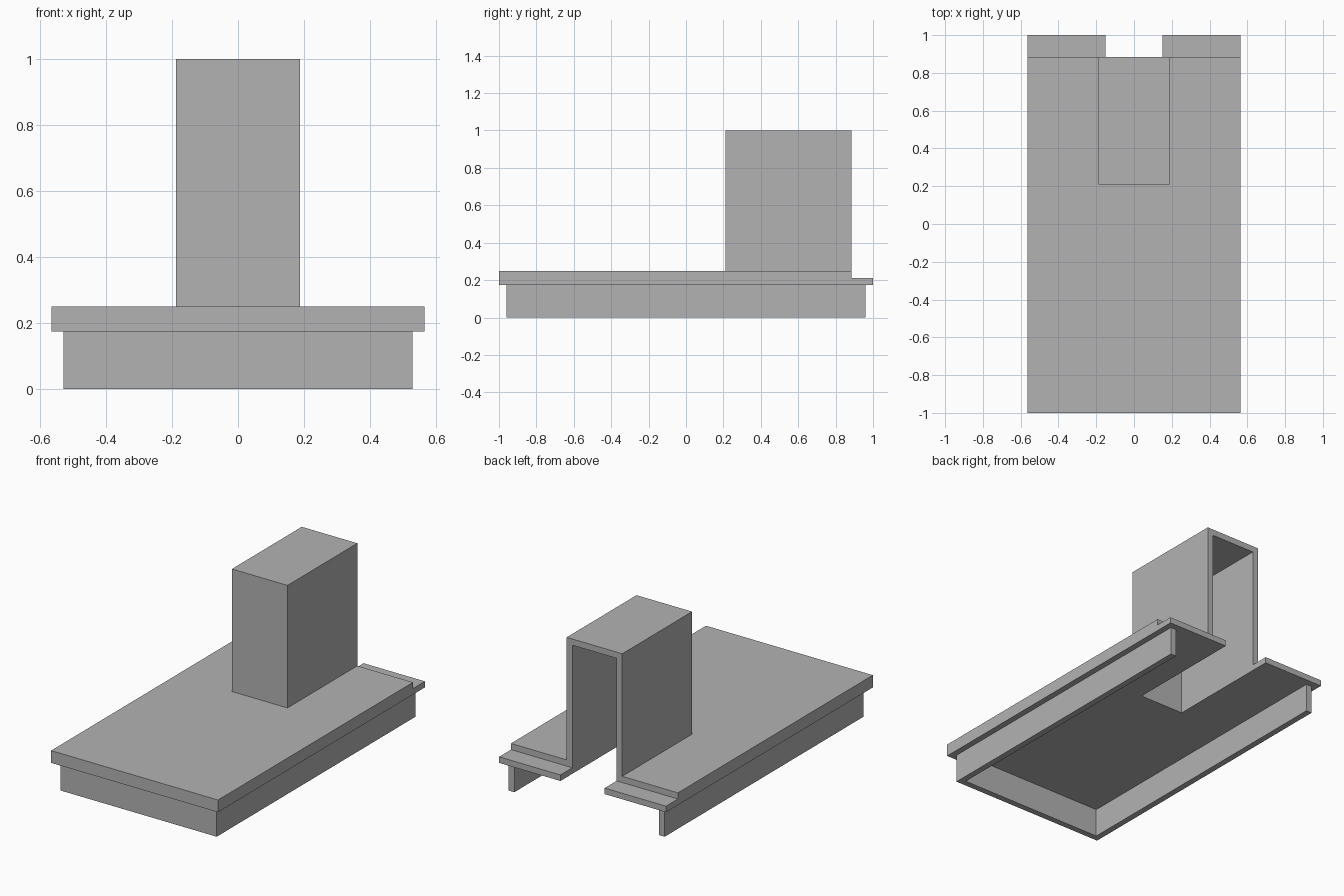
import bpy
import bmesh

cube = bpy.data.objects.get("Cube")
if cube:
    bpy.data.objects.remove(cube, do_unlink=True)

# Single matte grey
grey = bpy.data.materials.new("plain grey")
grey.use_nodes = True
colour = (0.45, 0.45, 0.45, 1)
grey.diffuse_color = colour
grey.node_tree.nodes["Principled BSDF"].inputs["Base Color"].default_value = colour

WALL = 0.038
DECK_X, DECK_BOTTOM, DECK_TOP = 0.565, 0.175, 0.25
STEP_Y, STEP_TOP = 0.885, 0.212
TOWER_X, TOWER_FRONT, TOWER_TOP = 0.188, 0.21, 1.0
SKIRT_X, SKIRT_Y = 0.528, 0.96


def prism(name, outline, z0, z1):
    """Extrude a plan outline from z0 up to z1."""
    bm = bmesh.new()
    face = bm.faces.new([bm.verts.new((x, y, z0)) for x, y in outline])
    ext = bmesh.ops.extrude_face_region(bm, geom=[face])
    verts = [v for v in ext["geom"] if isinstance(v, bmesh.types.BMVert)]
    bmesh.ops.translate(bm, verts=verts, vec=(0, 0, z1 - z0))
    bmesh.ops.recalc_face_normals(bm, faces=bm.faces)
    mesh = bpy.data.meshes.new(name)
    bm.to_mesh(mesh)
    bm.free()
    mesh.materials.append(grey)
    obj = bpy.data.objects.new(name, mesh)
    bpy.context.collection.objects.link(obj)
    return obj


def box(name, half_x, y0, y1, z0, z1):
    outline = [(-half_x, y0), (half_x, y0), (half_x, y1), (-half_x, y1)]
    return prism(name, outline, z0, z1)


def open_back(half_x, front, back, inner_x, inner_front):
    """Plan outline of a U that opens toward the back."""
    return [(-half_x, front), (half_x, front), (half_x, back), (inner_x, back),
            (inner_x, inner_front), (-inner_x, inner_front),
            (-inner_x, back), (-half_x, back)]


def cut(target, cutter):
    """Subtract the cutter, apply, and discard it."""
    cutter.hide_render = True
    mod = target.modifiers.new("cut", "BOOLEAN")
    mod.operation = "DIFFERENCE"
    mod.solver = "EXACT"
    mod.object = cutter
    bpy.context.view_layer.objects.active = target
    bpy.ops.object.modifier_apply(modifier=mod.name)
    bpy.data.objects.remove(cutter, do_unlink=True)


# Skirt walls under the deck, open at the back
prism("skirt", open_back(SKIRT_X, -SKIRT_Y, SKIRT_Y, SKIRT_X - WALL, WALL - SKIRT_Y),
      0, DECK_BOTTOM)

# Deck slab with a slot beneath the tower and a lowered back ledge
slot_x, slot_y = TOWER_X - WALL, TOWER_FRONT + WALL
deck = prism("deck", open_back(DECK_X, -1, 1, slot_x, slot_y), DECK_BOTTOM, DECK_TOP)
cut(deck, box("ledge_cutter", 1, STEP_Y, 1.2, STEP_TOP, 0.5))

# Hollow tower, open at the back and below
tower = box("tower", TOWER_X, TOWER_FRONT, STEP_Y, DECK_TOP, TOWER_TOP)
cut(tower, box("tower_cutter", slot_x, slot_y, 1.2, 0, TOWER_TOP - WALL))
